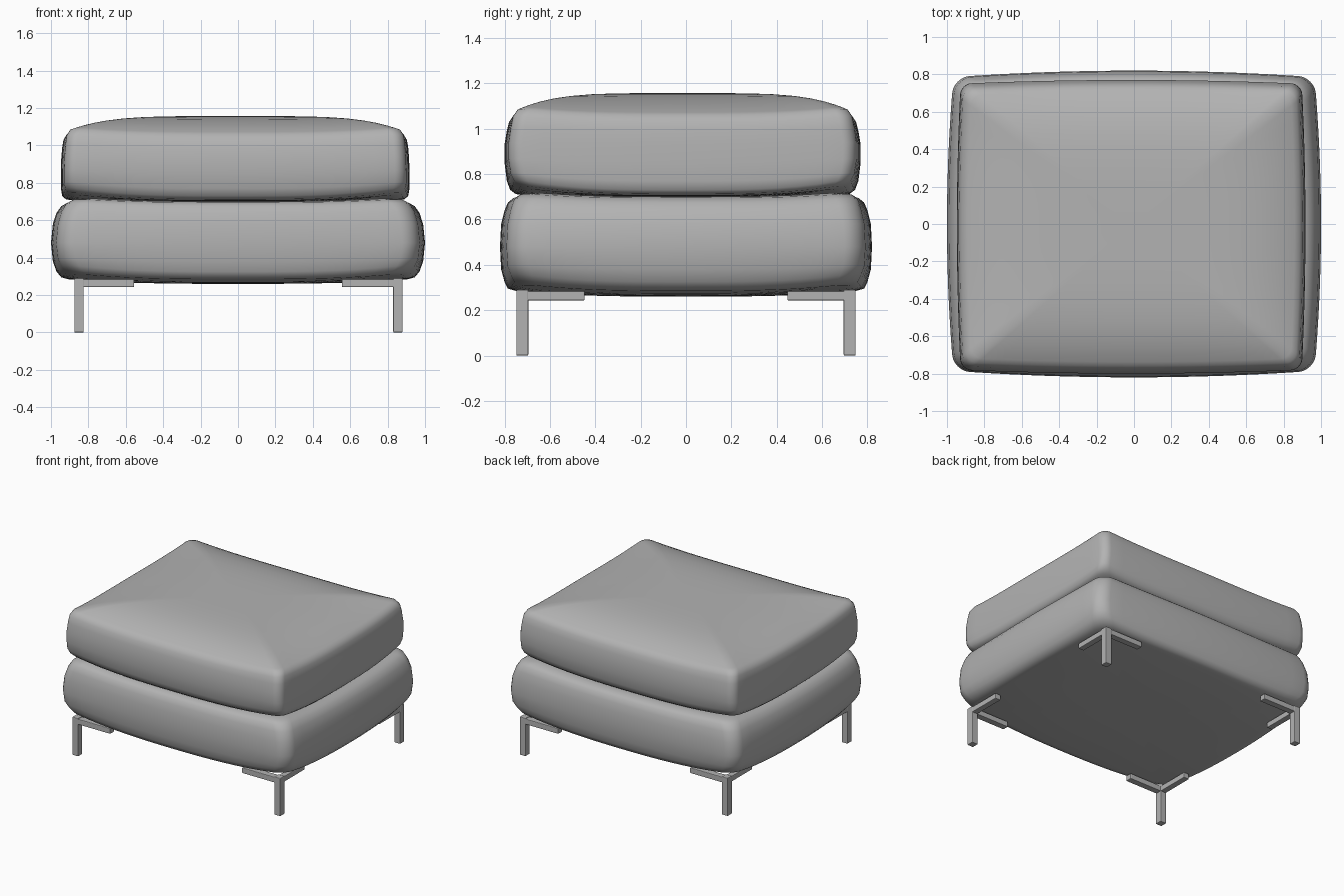
import bpy, bmesh, math

if "Cube" in bpy.data.objects:
    bpy.data.objects.remove(bpy.data.objects["Cube"])

grey = bpy.data.materials.new("grey_upholstery")
grey.diffuse_color = (0.45, 0.45, 0.45, 1)
grey.use_nodes = True
grey.node_tree.nodes["Principled BSDF"].inputs["Base Color"].default_value = grey.diffuse_color


def outline(hx, hy, r, bulge, n=16, m=6):
    """Rounded rectangle with bowed sides: list of (x, y, cornerness)."""
    pts = []
    for q in range(4):
        a0 = q * math.pi / 2
        sx, sy = [(1, 1), (-1, 1), (-1, -1), (1, -1)][q]
        cx, cy = sx * (hx - r), sy * (hy - r)
        for i in range(m + 1):                       # corner arc
            a = a0 + i / m * math.pi / 2
            pts.append((cx + r * math.cos(a), cy + r * math.sin(a)))
        ex, ey = pts[-1]
        nx, ny = [(-1, 1), (-1, -1), (1, -1), (1, 1)][q]
        fx, fy = [(nx * (hx - r), ey), (ex, ny * (hy - r)),
                  (nx * (hx - r), ey), (ex, ny * (hy - r))][q]
        for i in range(1, n):                        # straight side
            t = i / n
            pts.append((ex + (fx - ex) * t, ey + (fy - ey) * t))
    out = []
    for x, y in pts:
        u, v = x / hx, y / hy
        c = (abs(u) * abs(v)) ** 3
        out.append((x - bulge * u * v * v, y - bulge * v * u * u, c))
    return out


def cushion(name, cx, cy, rings, radius, bulge, z_bottom, z_top, power):
    """rings: (half x, half y, z, corner lift) from bottom to top."""
    bm = bmesh.new()
    loops = []

    def add(ring, s=1.0, zc=None):
        hx, hy, z, lift = ring
        loop = []
        for x, y, c in outline(hx, hy, radius, bulge):
            zz = z + lift * c
            if zc is not None:
                zz = zc + (zz - zc) * s ** power
            loop.append(bm.verts.new((cx + x * s, cy + y * s, zz)))
        loops.append(loop)

    scales = [0.1, 0.25, 0.4, 0.55, 0.68, 0.78, 0.86, 0.92, 0.97]
    for s in scales:
        add(rings[0], s, z_bottom)
    for ring in rings:
        add(ring)
    for s in reversed(scales):
        add(rings[-1], s, z_top)
    for a, b in zip(loops, loops[1:]):
        k = len(a)
        for i in range(k):
            j = (i + 1) % k
            bm.faces.new((a[i], a[j], b[j], b[i]))
    bm.faces.new(list(reversed(loops[0])))
    bm.faces.new(loops[-1])
    finish(name, bm, True)


def finish(name, bm, smooth):
    bmesh.ops.recalc_face_normals(bm, faces=bm.faces)
    for f in bm.faces:
        f.smooth = smooth
    me = bpy.data.meshes.new(name)
    bm.to_mesh(me)
    bm.free()
    me.materials.append(grey)
    ob = bpy.data.objects.new(name, me)
    bpy.context.collection.objects.link(ob)
    return ob


def box(bm, x0, x1, y0, y1, z0, z1):
    vs = bmesh.ops.create_cube(bm, size=1)["verts"]
    for v in vs:
        v.co = ((x0 + x1) / 2 + v.co.x * (x1 - x0),
                (y0 + y1) / 2 + v.co.y * (y1 - y0),
                (z0 + z1) / 2 + v.co.z * (z1 - z0))


# Lower upholstered base
cushion("base_cushion", 0, 0, [
    (0.91, 0.75, 0.285, 0.03), (0.945, 0.785, 0.295, 0.04),
    (0.97, 0.80, 0.325, 0.04), (0.99, 0.815, 0.38, 0.02),
    (1.0, 0.82, 0.48, 0.0), (0.99, 0.815, 0.58, 0.0),
    (0.97, 0.80, 0.64, 0.01), (0.945, 0.785, 0.675, 0.02),
    (0.91, 0.76, 0.695, 0.02), (0.86, 0.71, 0.70, 0.02)],
    0.09, 0.035, 0.26, 0.70, 3)

# Loose seat cushion on top
cushion("seat_cushion", -0.015, -0.015, [
    (0.86, 0.69, 0.705, 0.03), (0.905, 0.735, 0.712, 0.04),
    (0.925, 0.76, 0.73, 0.05), (0.932, 0.775, 0.77, 0.04),
    (0.932, 0.785, 0.85, 0.02), (0.93, 0.785, 0.93, 0.01),
    (0.925, 0.775, 0.99, 0.02), (0.918, 0.765, 1.03, 0.03),
    (0.90, 0.745, 1.06, 0.03)],
    0.06, 0.02, 0.70, 1.157, 4.5)

# Corner legs, each with two mounting arms under the base
for sx, side in ((-1, "left"), (1, "right")):
    for sy, end in ((-1, "front"), (1, "back")):
        bm = bmesh.new()
        ox = 0.005 * (sx > 0)
        box(bm, 0.825 + ox, 0.875 + ox, 0.695, 0.748, 0, 0.29)
        box(bm, 0.555, 0.85 + ox, 0.697, 0.746, 0.243, 0.285)
        box(bm, 0.827 + ox, 0.873 + ox, 0.447, 0.72, 0.243, 0.285)
        for v in bm.verts:
            v.co.x *= sx
            v.co.y *= sy
        leg = finish(f"{end}_{side}_leg", bm, False)
        bev = leg.modifiers.new("soft_edges", "BEVEL")
        bev.width = 0.005
        bev.segments = 2
